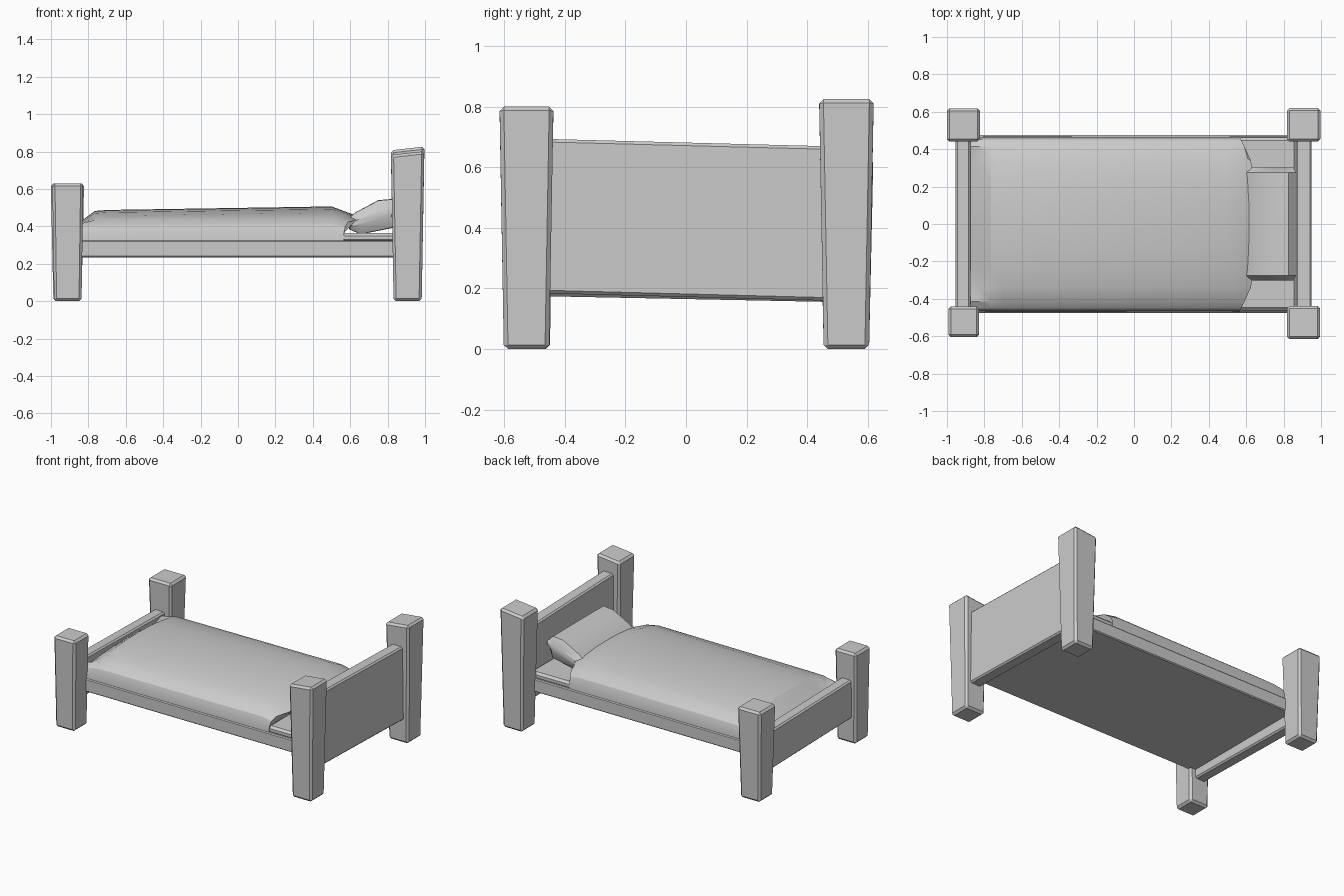
import bpy, bmesh, math

if "Cube" in bpy.data.objects:
    bpy.data.objects.remove(bpy.data.objects["Cube"])


def finish(name, bm, bevel=0.0, smooth=None):
    bmesh.ops.recalc_face_normals(bm, faces=bm.faces)
    me = bpy.data.meshes.new(name)
    bm.to_mesh(me)
    bm.free()
    ob = bpy.data.objects.new(name, me)
    bpy.context.collection.objects.link(ob)
    if bevel:
        m = ob.modifiers.new("bevel", 'BEVEL')
        m.width = bevel
        m.segments = 1
    if smooth:
        bpy.ops.object.select_all(action='DESELECT')
        bpy.context.view_layer.objects.active = ob
        ob.select_set(True)
        bpy.ops.object.shade_smooth_by_angle(angle=math.radians(smooth))
    return ob


def board(name, x, y, z, slope=0.0, bevel=0.01):
    """Box from ranges; slope shears z along y."""
    bm = bmesh.new()
    bmesh.ops.create_cube(bm, size=1)
    for v in bm.verts:
        v.co = [r[0] + (c + 0.5) * (r[1] - r[0]) for r, c in zip((x, y, z), v.co)]
        v.co.z += slope * v.co.y
    return finish(name, bm, bevel)


def post(name, cx, cy, height, bottom, top, tilt):
    """Square leg that widens upward; tilt slants its top along x."""
    bm = bmesh.new()
    bmesh.ops.create_cube(bm, size=1)
    for v in bm.verts:
        up = v.co.z > 0
        w = top if up else bottom
        z = height + tilt * v.co.x if up else 0
        v.co = (cx + v.co.x * w, cy + v.co.y * w, z)
    return finish(name, bm, 0.014)


def loft(name, rings, smooth):
    """Skin a list of closed rings with capped ends."""
    bm = bmesh.new()
    vs = [[bm.verts.new(p) for p in r] for r in rings]
    n = len(vs[0])
    for a, b in zip(vs, vs[1:]):
        for i in range(n):
            j = (i + 1) % n
            bm.faces.new((a[i], a[j], b[j], b[i]))
    bm.faces.new(vs[0])
    bm.faces.new(vs[-1])
    return finish(name, bm, 0, smooth)


# Corner posts
post("foot_post_front", -0.91, -0.523, 0.63, 0.147, 0.165, 0)
post("foot_post_back", -0.912, 0.53, 0.63, 0.15, 0.178, 0)
post("head_post_front", 0.907, -0.527, 0.792, 0.15, 0.178, 0.02)
post("head_post_back", 0.907, 0.53, 0.817, 0.15, 0.18, 0.02)

# End boards, slightly crooked
board("headboard", (0.865, 0.95), (-0.47, 0.47), (0.172, 0.682), -0.026)
board("footboard", (-0.955, -0.875), (-0.47, 0.47), (0.165, 0.432), -0.02)

# Bed base and mattress
board("bed_base", (-0.89, 0.88), (-0.475, 0.475), (0.235, 0.325), 0, 0.006)
board("mattress", (-0.87, 0.87), (-0.462, 0.462), (0.315, 0.365), 0, 0.015)

# Blanket: domed section swept along the bed
half = [(0.468, 0.318), (0.466, 0.37), (0.452, 0.41), (0.415, 0.44),
        (0.34, 0.467), (0.24, 0.486), (0.12, 0.497), (0, 0.5)]
section = half + [(-y, z) for y, z in reversed(half[:-1])]
stations = [(-0.89, 0.39), (-0.83, 0.435), (-0.765, 0.483), (-0.7, 0.488),
            (0.5, 0.507), (0.585, 0.455)]
rings = []
for x, peak in stations:
    k = (peak - 0.318) / 0.182
    ring = []
    for y, z in section:
        # Head edge bows toward the pillow away from the sides
        bow = 0.075 * min(1, (0.468 - abs(y)) / 0.16) if x > 0.55 else 0
        kk = k if abs(y) < 0.4 else 0.5 + 0.5 * k
        px = x + bow - (0.02 if x > 0.55 else 0)
        ring.append((px, y, 0.318 + (z - 0.318) * kk))
    rings.append(ring)
loft("blanket", rings, 25)

# Pillow: leaning cushion with pinched side seams
profile = [(0.578, 0.43), (0.625, 0.472), (0.75, 0.538), (0.825, 0.545),
           (0.866, 0.505), (0.83, 0.395), (0.655, 0.36), (0.595, 0.385)]
rings = []
for y, pinch in ((-0.303, 0.25), (-0.275, 1), (0, 1.03), (0.275, 1), (0.303, 0.25)):
    ring = []
    for x, z in profile:
        seam = 0.405 + (x - 0.58) * 0.32
        ring.append((0.72 + (x - 0.72) * (0.88 + 0.12 * min(pinch, 1)), y,
                     seam + (z - seam) * pinch))
    rings.append(ring)
loft("pillow", rings, 30)
